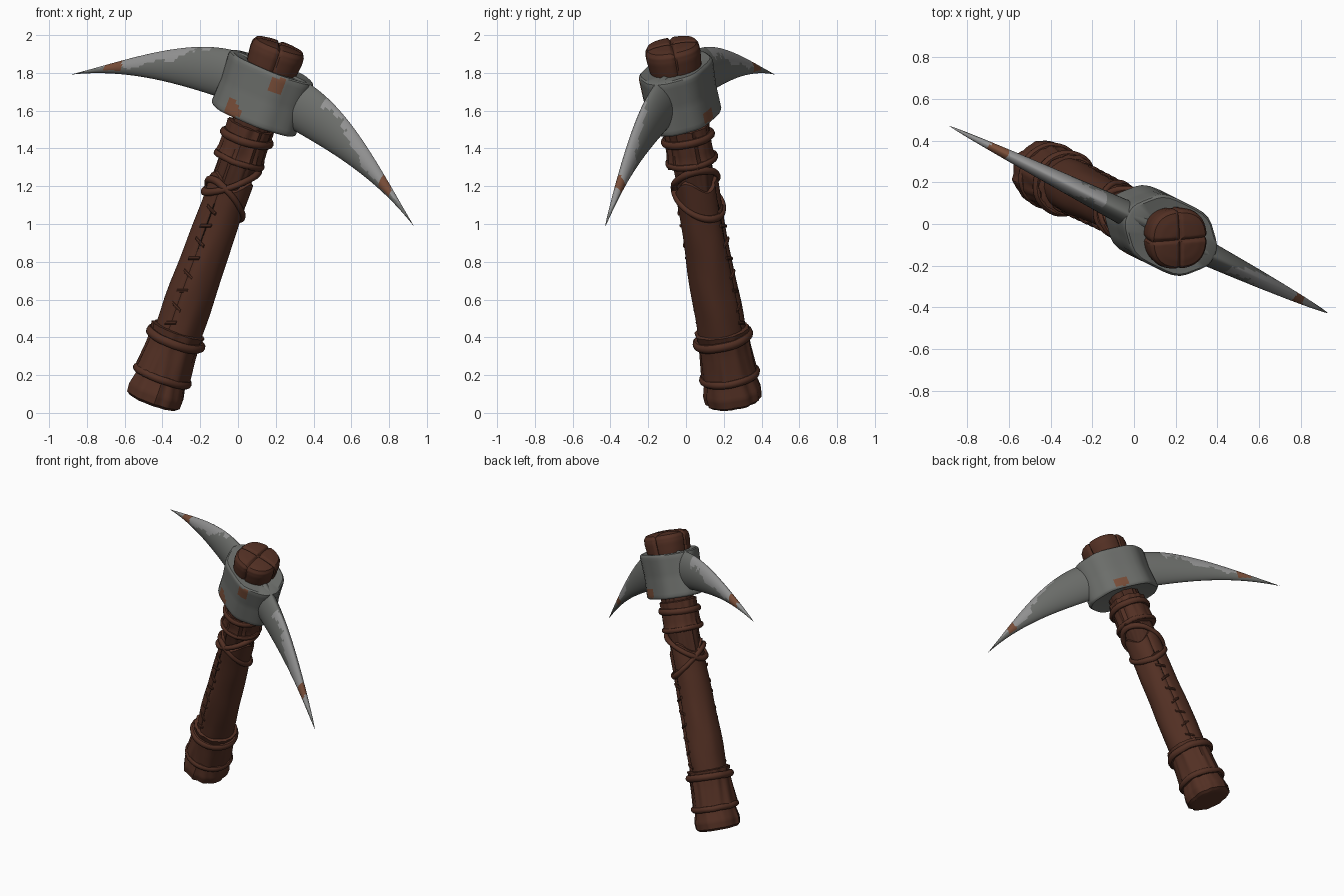
import bpy, bmesh, math
from math import sin, cos, pi, exp, radians
from mathutils import Matrix, Vector, noise

if "Cube" in bpy.data.objects:
    bpy.data.objects.remove(bpy.data.objects["Cube"])

# Local frame: x across the head, y through its thickness, z up the handle
M = (Matrix.Translation((-0.45, 0.255, 0.058)) @ Matrix.Rotation(radians(-26.3), 4, 'Z')
     @ Matrix.Rotation(radians(21.6), 4, 'Y'))


def material(name, col):
    m = bpy.data.materials.new(name)
    m.diffuse_color = (*col, 1)
    m.use_nodes = True
    m.node_tree.nodes["Principled BSDF"].inputs["Base Color"].default_value = m.diffuse_color
    return m


LEATHER = material("brown leather", (0.085, 0.029, 0.017))
WOOD = material("dark wood", (0.065, 0.023, 0.014))
STEEL = material("grey steel", (0.150, 0.156, 0.146))
WORN = material("worn bright steel", (0.29, 0.29, 0.29))
RUST = material("rust", (0.19, 0.075, 0.04))
CREASE = material("deep crease", (0.012, 0.006, 0.004))


def finish(name, bm, mats, angle=40, rule=None):
    bmesh.ops.remove_doubles(bm, verts=bm.verts, dist=0.0004)
    bmesh.ops.recalc_face_normals(bm, faces=bm.faces)
    if rule:
        for f in bm.faces:
            f.material_index = rule(f.calc_center_median(), f.normal)
    me = bpy.data.meshes.new(name)
    bm.to_mesh(me)
    bm.free()
    me.transform(M)
    for m in mats:
        me.materials.append(m)
    ob = bpy.data.objects.new(name, me)
    bpy.context.collection.objects.link(ob)
    bpy.ops.object.select_all(action='DESELECT')
    ob.select_set(True)
    bpy.context.view_layer.objects.active = ob
    bpy.ops.object.shade_smooth_by_angle(angle=radians(angle))
    return ob


def skin(bm, rings, closed=False, caps=False):
    """Bridge a list of point rings with quads."""
    vs = [[bm.verts.new(p) for p in r] for r in rings]
    n = len(vs[0])
    for i in range(len(vs) if closed else len(vs) - 1):
        a, b = vs[i], vs[(i + 1) % len(vs)]
        for j in range(n):
            bm.faces.new((a[j], a[(j + 1) % n], b[(j + 1) % n], b[j]))
    if caps:
        bm.faces.new(vs[0])
        bm.faces.new(vs[-1])


def lathe(name, profile, mat, warp, segs=64, sub=4):
    """Turned part; warp(theta, u, r) returns the altered (u, r)."""
    prof = []
    for (u0, r0), (u1, r1) in zip(profile, profile[1:]):
        prof += [(u0 + (u1 - u0) * k / sub, r0 + (r1 - r0) * k / sub) for k in range(sub)]
    prof.append(profile[-1])
    rings = []
    for u, r in prof:
        ring = []
        for j in range(segs):
            t = 2 * pi * j / segs
            uu, rr = warp(t, u, r)
            ring.append((rr * cos(t), rr * sin(t), uu))
        rings.append(ring)
    bm = bmesh.new()
    skin(bm, rings)
    return finish(name, bm, [mat])


def folds(depth, count, seed):
    """Soft uneven pleats running along the handle."""
    def warp(t, u, r):
        k = noise.noise(Vector((cos(t) * count, sin(t) * count, u * 3 + seed)))
        return u, r * (1 + depth * k)
    return warp


def cord(name, u0, R, r, amp=0, phase=0, wob=0.004):
    """Cord looped round the handle, optionally tilted."""
    rings = []
    for i in range(64):
        t = 2 * pi * i / 64
        k = noise.noise(Vector((cos(t) * 2, sin(t) * 2, u0 * 7)))
        z = u0 + amp * cos(t - phase) + wob * k
        RR = R + wob * k
        rings.append([((RR + r * cos(a)) * cos(t), (RR + r * cos(a)) * sin(t), z + 1.2 * r * sin(a))
                      for a in [2 * pi * j / 10 for j in range(10)]])
    bm = bmesh.new()
    skin(bm, rings, closed=True)
    finish(name, bm, [LEATHER])


# Handle core and leather wrapping
lathe("handle_core", [(0.05, 0.1), (1.0, 0.1), (1.3, 0.103), (1.66, 0.105)], WOOD, folds(0.12, 5, 2), sub=6)


def sleeve_warp(t, u, r):
    k = noise.noise(Vector((cos(t) * 1.5, sin(t) * 1.5, u * 4)))
    seam = min(abs(t - pi / 2), abs(t - 3 * pi / 2))
    uu = u + (0.035 * cos(3 * t) if u > 1.2 else 0)
    return uu, r * (1 + 0.05 * k) - 0.008 * exp(-(seam / 0.07) ** 2)


lathe("leather_sleeve", [(0.36, 0.126), (0.55, 0.127), (0.85, 0.12), (1.1, 0.115), (1.25, 0.118),
                         (1.26, 0.1)], LEATHER, sleeve_warp, sub=6)
lathe("handle_end", [(0, 0), (0, 0.13), (0.015, 0.149), (0.06, 0.152), (0.12, 0.138), (0.17, 0.13)],
      LEATHER, folds(0.08, 4, 5))
lathe("lower_band", [(0.13, 0.12), (0.135, 0.152), (0.2, 0.146), (0.3, 0.138), (0.37, 0.136), (0.41, 0.145),
                     (0.415, 0.12)], LEATHER, folds(0.08, 4, 9))
cord("lower_band_bottom_cord", 0.15, 0.146, 0.017)
cord("lower_band_top_cord", 0.36, 0.143, 0.02, 0.01, 2)

# Collar under the head and crossed thongs
lathe("upper_collar", [(1.36, 0.1), (1.365, 0.133), (1.42, 0.122), (1.5, 0.12), (1.57, 0.123), (1.575, 0.1)],
      LEATHER, folds(0.12, 4, 14))
cord("collar_bottom_cord", 1.38, 0.128, 0.014)
cord("collar_top_cord", 1.505, 0.128, 0.018, 0.008, 1)
cord("upper_thong", 1.255, 0.119, 0.018, 0.095, radians(35))
cord("lower_thong", 1.155, 0.119, 0.017, 0.09, radians(-110))

# Stitches along the two seams
bm = bmesh.new()
for side in (-1, 1):
    for i in range(8):
        u = 0.45 + 0.092 * i
        tilt = 0.012 * (-1) ** i
        R = 0.121 - 0.006 * i / 7
        path = []
        for k in range(7):
            s = k / 3 - 1
            path.append((0.03 * s, side * (R + 0.006 * (1 - s * s)), u + tilt * s))
        skin(bm, [[(x, y + 0.009 * cos(a), z + 0.01 * sin(a)) for a in [pi * j / 4 for j in range(8)]]
                  for x, y, z in path], caps=True)
finish("seam_stitches", bm, [LEATHER])
# Dark seam lines between the leather edges
bm = bmesh.new()
for side in (-1, 1):
    bmesh.ops.create_cube(bm, size=1, matrix=Matrix.Translation((0, side * 0.106, 0.78))
                          @ Matrix.Diagonal((0.006, 0.012, 0.7, 1)))
finish("seam_lines", bm, [CREASE])


# Wooden handle top split in four
def cap_warp(t, u, r):
    a = t - radians(29)
    d = r * min(abs(sin(a)), abs(cos(a)))
    g = exp(-(d / 0.008) ** 2)
    top = max(0, min(1, (u - 2.0) / 0.03))
    return u - 0.014 * g * top, r * (1 - 0.08 * g * (1 - top) + 0.03 * cos(4 * a + pi))


lathe("handle_top", [(1.86, 0.135), (1.92, 0.145), (1.98, 0.151), (2.01, 0.148), (2.03, 0.135), (2.038, 0.1),
                     (2.042, 0.05), (2.042, 0)], WOOD, cap_warp, segs=96)
bpy.data.objects["handle_top"].data.materials[0] = LEATHER

# Steel socket: eight-sided collar with softened corners
outline = [(0.25, 0.05), (0.13, 0.172), (-0.13, 0.172), (-0.25, 0.05),
           (-0.25, -0.05), (-0.13, -0.172), (0.13, -0.172), (0.25, -0.05)]
pts = []
for i, p in enumerate(outline):
    p, a, b = Vector(p), Vector(outline[i - 1]), Vector(outline[(i + 1) % 8])
    A, B = p + (a - p) * 0.3, p + (b - p) * 0.3
    pts += [A * (1 - s) ** 2 + p * 2 * s * (1 - s) + B * s * s for s in (0, 0.33, 0.67, 1)]
    pts += [B.lerp(b + (p - b) * 0.3, k / 4) for k in (1, 2, 3)]
levels = [(1.615, 0.7), (1.605, 0.95), (1.612, 0.985)]
levels += [(1.62 + 0.27 * k / 14, 0.97 + 0.03 * abs(k / 7 - 1)) for k in range(15)]
levels += [(1.903, 0.985), (1.91, 0.94), (1.9, 0.5)]
bm = bmesh.new()
skin(bm, [[(p.x * s, p.y * s, u) for p in pts] for u, s in levels], caps=True)
SPOTS = [((-0.06, -0.17, 1.64), 0.045), ((0.13, -0.16, 1.85), 0.04), ((0.05, 0.17, 1.64), 0.04)]


def socket_rule(c, n):
    return int(any((c - Vector(p)).length < r + 0.03 * noise.noise(c * 30) for p, r in SPOTS))


finish("head_socket", bm, [STEEL, RUST], rule=socket_rule)


# Curved steel picks
def cubic(pts, x):
    total = 0
    for i, (xi, yi) in enumerate(pts):
        for j, (xj, _) in enumerate(pts):
            if i != j:
                yi *= (x - xj) / (xi - xj)
        total += yi
    return total


UPPER = [(0.1, 1.91), (0.45, 1.843), (0.75, 1.672), (1.09, 1.432)]
LOWER = [(0.1, 1.655), (0.45, 1.62), (0.75, 1.562), (1.09, 1.432)]


def pick_rule(c, n):
    w = abs(c.x)
    up, lo = cubic(UPPER, w), cubic(LOWER, w)
    v = (c.z - lo) / max(up - lo, 0.001)
    k = noise.noise(Vector((c.x * 5, c.y * 8, c.z * 6))) + 0.4 * noise.noise(c * 25)
    if abs(w - 0.86) < 0.05 + 0.03 * k and v > 0.3 + 0.3 * k:
        return 2
    return int(w > 0.36 and v > 0.9 - 0.45 * max(0, 1 - abs(w - 0.72) / 0.3) + 0.35 * k)


for name, sx in (("left_pick", -1), ("right_pick", 1)):
    rings = []
    for i in range(91):
        w = 0.1 + 0.989 * i / 90
        up, lo = cubic(UPPER, w), cubic(LOWER, w)
        t = 0.068 * ((1.091 - w) / 0.99) ** 0.75
        ring = []
        for j in range(32):
            a = 2 * pi * j / 32
            ring.append((sx * w, t * sin(a) * abs(sin(a)) ** 0.25, (up + lo) / 2 + (up - lo) / 2 * cos(a)))
        rings.append(ring)
    bm = bmesh.new()
    skin(bm, rings, caps=True)
    finish(name, bm, [STEEL, WORN, RUST], rule=pick_rule)
